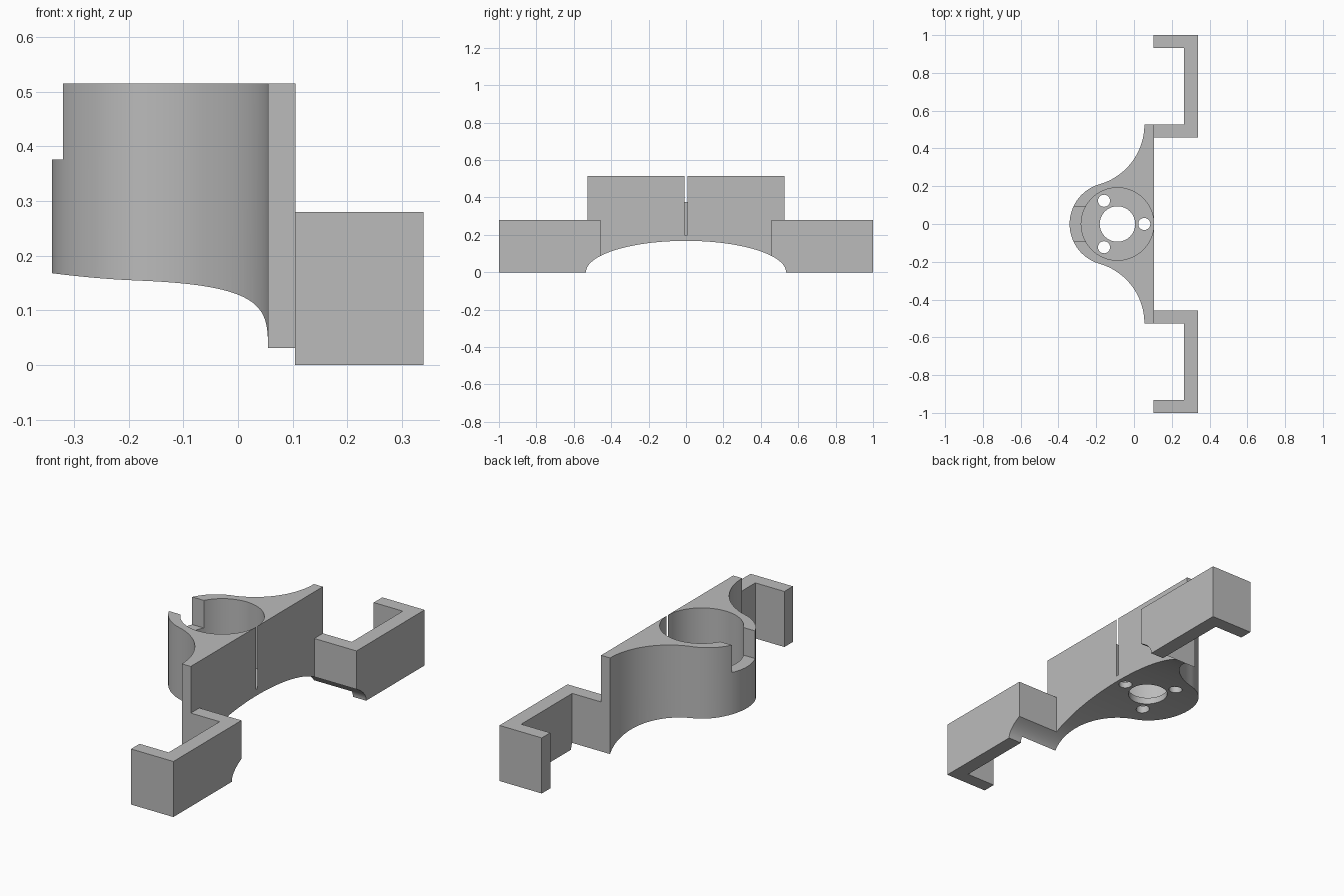
import bpy, bmesh
from math import pi, sin, cos, atan2, hypot, radians

if "Cube" in bpy.data.objects:
    bpy.data.objects.remove(bpy.data.objects["Cube"])

grey = bpy.data.materials.new("plain grey")
grey.use_nodes = True
colour = (0.5, 0.5, 0.5, 1)
grey.diffuse_color = colour
grey.node_tree.nodes["Principled BSDF"].inputs["Base Color"].default_value = colour


def prism(name, outline, low, high, axis="z"):
    """Extrude an outline (xy along z, or yz along x) into a solid."""
    place = (lambda p, h: (p[0], p[1], h)) if axis == "z" else (lambda p, h: (h, p[0], p[1]))
    bm = bmesh.new()
    base = bm.faces.new([bm.verts.new(place(p, low)) for p in outline])
    top = bmesh.ops.extrude_face_region(bm, geom=[base])["geom"]
    for v in top:
        if isinstance(v, bmesh.types.BMVert):
            v.co[2 if axis == "z" else 0] = high
    bmesh.ops.recalc_face_normals(bm, faces=bm.faces)
    mesh = bpy.data.meshes.new(name)
    bm.to_mesh(mesh)
    bm.free()
    mesh.materials.append(grey)
    obj = bpy.data.objects.new(name, mesh)
    bpy.context.collection.objects.link(obj)
    return obj


def arc(cx, cy, rx, ry, start, end, steps):
    return [(cx + rx * cos(start + (end - start) * i / steps),
             cy + ry * sin(start + (end - start) * i / steps)) for i in range(steps + 1)]


def circle(cx, cy, r, steps):
    return arc(cx, cy, r, r, 0, 2 * pi, steps)[:-1]


def box(name, x0, x1, y0, y1, z0, z1):
    return prism(name, [(x0, y0), (x1, y0), (x1, y1), (x0, y1)], z0, z1)


def cut(obj, cutters):
    for cutter in cutters:
        mod = obj.modifiers.new("cut", "BOOLEAN")
        mod.operation, mod.solver, mod.object = "DIFFERENCE", "EXACT", cutter
        cutter.hide_render = True
    graph = bpy.context.evaluated_depsgraph_get()
    obj.data = bpy.data.meshes.new_from_object(obj.evaluated_get(graph))
    obj.modifiers.clear()


def finish(obj):
    bpy.ops.object.select_all(action="DESELECT")
    obj.select_set(True)
    bpy.context.view_layer.objects.active = obj
    bpy.ops.object.shade_smooth_by_angle(angle=radians(30))


# Plan of the body: round boss blending through tangent arcs into a flat plate
FACE, BACK, TIP = 0.105, 0.055, 0.526
BOSS_X, BOSS_R = -0.122, 0.219
d = BACK - BOSS_X
blend = (d * d + TIP * TIP - BOSS_R ** 2) / (2 * (BOSS_R + d))
blend_x = BACK - blend
angle = atan2(TIP, blend_x - BOSS_X)
half = arc(blend_x, TIP, blend, blend, 0, angle - pi, 32)
boss = arc(BOSS_X, 0, BOSS_R, BOSS_R, angle, 2 * pi - angle, 48)[1:-1]
outline = [(FACE, -TIP), (FACE, TIP)] + half + boss + [(x, -y) for x, y in reversed(half)]
body = prism("mount_body", outline, 0, 0.515)

# Cutters: arched underside, bore, holes, cable notch and narrow slit
BORE_X = -0.0875
arch = prism("arch_cutter", arc(0, 0, 0.535, 0.168, pi, 0, 72)
             + [(0.535, -0.1), (-0.535, -0.1)], -0.6, 0.6, "x")
cutters = [arch,
           prism("bore_cutter", circle(BORE_X, 0, 0.192, 72), 0.2, 0.7),
           prism("centre_hole_cutter", circle(BORE_X, 0, 0.094, 48), -0.1, 0.3),
           box("notch_cutter", -0.5, -0.15, -0.093, 0.093, 0.376, 0.7),
           box("slit_cutter", 0, 0.2, -0.007, 0.007, 0.2, 0.7)]
for i in range(3):
    a = 2 * pi * i / 3
    cutters.append(prism("screw_hole_cutter", circle(
        BORE_X + 0.142 * cos(a), 0.142 * sin(a), 0.032, 32), -0.1, 0.3))
cut(body, cutters)
finish(body)

# C-shaped clips at both ends of the plate
for side, s in (("left", -1), ("right", 1)):
    shape = [(0.104, 0.458), (0.34, 0.458), (0.34, 1), (0.104, 1),
             (0.104, 0.932), (0.266, 0.932), (0.266, 0.526), (0.104, 0.526)]
    clip = prism("back_clip" if s > 0 else "front_clip", [(x, s * y) for x, y in shape], 0, 0.28)
    cut(clip, [arch])
    finish(clip)

for cutter in cutters:
    bpy.data.objects.remove(cutter)
